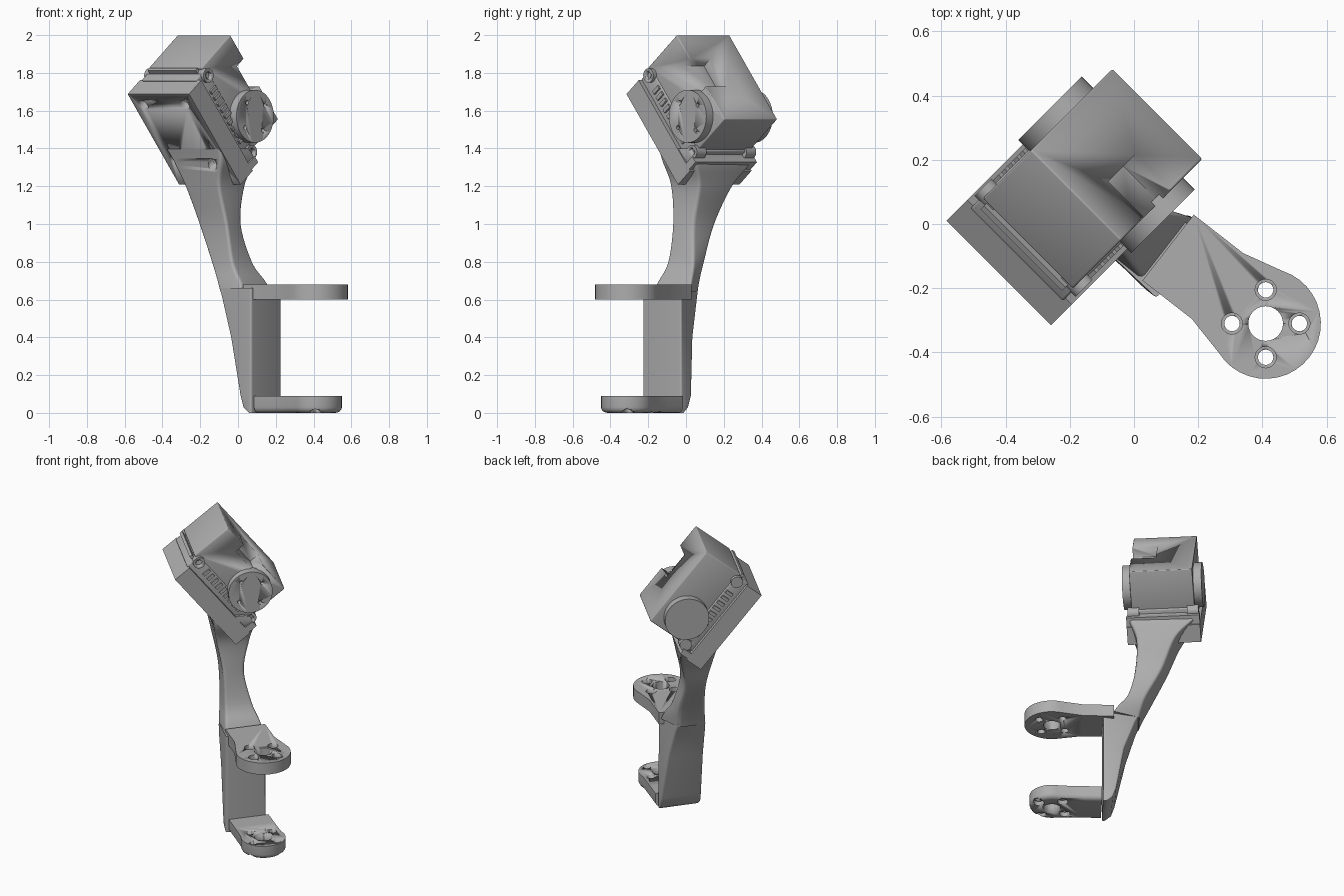
import bpy, bmesh, math
from mathutils import Vector, Matrix

cube = bpy.data.objects.get("Cube")
if cube:
    bpy.data.objects.remove(cube, do_unlink=True)

grey = bpy.data.materials.new("plain_grey")
grey.use_nodes = True
grey.diffuse_color = (0.42, 0.42, 0.42, 1)
grey.node_tree.nodes["Principled BSDF"].inputs["Base Color"].default_value = (0.42, 0.42, 0.42, 1)


def frame(x, y, z, origin):
    m = Matrix((x, y, z)).transposed().to_4x4()
    m.translation = origin
    return m


# Servo frame: x along the axle, y down the tilted case, z away from the plate
tilt = math.radians(51.2)
axle = Vector((1, -1, 0)).normalized()
across = Vector((1, 1, 0)).normalized()
up = Vector((0, 0, 1))
down_case = across * math.cos(tilt) - up * math.sin(tilt)
SERVO = frame(axle, down_case, axle.cross(down_case), across * 0.07 + up * 1.57)

# Fork frame: x points out of the fork, origin below the bore
out = Vector((0.79, -0.615, 0)).normalized()
FORK = frame(out, up.cross(out), up, Vector((0.41, -0.31, 0)))
BORE = Matrix.Translation((0.41, -0.31, 0))


def finish(name, bm, m=Matrix(), bevel=0, angle=35):
    bmesh.ops.recalc_face_normals(bm, faces=bm.faces)
    bm.transform(m)
    mesh = bpy.data.meshes.new(name)
    bm.to_mesh(mesh)
    bm.free()
    mesh.materials.append(grey)
    ob = bpy.data.objects.new(name, mesh)
    bpy.context.collection.objects.link(ob)
    if bevel:
        mod = ob.modifiers.new("bevel", 'BEVEL')
        mod.width, mod.segments = bevel, 3
        mod.limit_method, mod.angle_limit = 'ANGLE', math.radians(50)
        apply(ob, mod)
    select(ob)
    bpy.ops.object.shade_smooth_by_angle(angle=math.radians(angle))
    return ob


def select(ob):
    bpy.ops.object.select_all(action='DESELECT')
    ob.select_set(True)
    bpy.context.view_layer.objects.active = ob


def apply(ob, mod):
    select(ob)
    bpy.ops.object.modifier_apply(modifier=mod.name)


def add_box(bm, lo, hi):
    lo, hi = Vector(lo), Vector(hi)
    size = Matrix.Diagonal((*(hi - lo), 1))
    bmesh.ops.create_cube(bm, size=1, matrix=Matrix.Translation((lo + hi) / 2) @ size)


def box(name, lo, hi, bevel=0):
    bm = bmesh.new()
    add_box(bm, lo, hi)
    return finish(name, bm, SERVO, bevel)


def add_rod(bm, a, b, r, sides=32):
    a, b = Vector(a), Vector(b)
    turn = (b - a).to_track_quat('Z', 'Y').to_matrix().to_4x4()
    bmesh.ops.create_cone(bm, cap_ends=True, segments=sides, radius1=r, radius2=r,
                          depth=(b - a).length, matrix=Matrix.Translation((a + b) / 2) @ turn)


def cut(targets, m, fill):
    bm = bmesh.new()
    fill(bm)
    tool = finish("cutter", bm, m)
    tool.hide_render = True
    for ob in targets:
        mod = ob.modifiers.new("cut", 'BOOLEAN')
        mod.operation, mod.solver, mod.object = 'DIFFERENCE', 'EXACT', tool
        apply(ob, mod)
    bpy.data.objects.remove(tool, do_unlink=True)


def rounded(corners, z, r):
    ring = []
    for i, c in enumerate(corners):
        c = Vector(c)
        a = c + (Vector(corners[i - 1]) - c).normalized() * r
        b = c + (Vector(corners[(i + 1) % 4]) - c).normalized() * r
        for k in range(5):
            t = k / 4
            v = a * (1 - t) ** 2 + c * 2 * t * (1 - t) + b * t * t
            ring.append((v.x, v.y, z))
    return ring


def loft(name, keys, r, steps=1):
    # Sections are (height, four corners), joined by a smooth spline
    flat = [Vector([z] + [n for c in cs for n in c][:2]).to_tuple() for z, cs in keys]
    rows = [[z] + [n for c in cs for n in c] for z, cs in keys]
    rings = []
    for i in range(len(rows) - 1):
        p = [rows[max(0, min(len(rows) - 1, i + k))] for k in (-1, 0, 1, 2)]
        for s in range(steps):
            t = s / steps
            rings.append([b + (0.5 * t * (c - a + t * (2*a - 5*b + 4*c - d + t * (3*(b - c) + d - a)))
                               if steps > 1 else 0) for a, b, c, d in zip(*p)])
    rings.append(rows[-1])
    bm = bmesh.new()
    loops = [[bm.verts.new(v) for v in rounded(list(zip(w[1::2], w[2::2])), w[0], r)] for w in rings]
    for lo, hi in zip(loops, loops[1:]):
        for i in range(len(lo)):
            bm.faces.new((lo[i - 1], lo[i], hi[i], hi[i - 1]))
    bm.faces.new(loops[0])
    bm.faces.new(loops[-1])
    return finish(name, bm, angle=50)


# Curved arm from the fork up to the tilted plate
arm = loft("arm", [
    (0.64, [(.03, -.18), (.185, .02), (.01, .065), (-.1, -.075)]),
    (0.70, [(.01, -.15), (.15, .03), (0, .075), (-.115, -.05)]),
    (0.8, [(-.03, -.1), (.08, .04), (-.02, .1), (-.145, 0)]),
    (1.0, [(-.06, -.075), (.02, .04), (-.1, .155), (-.21, .075)]),
    (1.2, [(-.1, -.085), (.04, .07), (-.135, .25), (-.283, .1)]),
    (1.33, [(-.09, -.13), (.09, .05), (-.22, .35), (-.345, .125)]),
    (1.4, [(-.095, -.15), (.064, .02), (-.24, .325), (-.385, .14)])], 0.02, 6)

# Upright wall between the fork plates, rounded underneath
inner = [(.07, -.23), (.23, -.025)]
loft("fork_wall", [
    (0, inner + [(.21, -.01), (.055, -.215)]),
    (0.03, inner + [(.185, .015), (.025, -.195)]),
    (0.09, inner + [(.17, .03), (.01, -.18)]),
    (0.4, inner + [(.11, .037), (-.04, -.13)]),
    (0.6, inner + [(.04, .06), (-.085, -.09)]),
    (0.66, inner + [(.01, .067), (-.1, -.07)])], 0.012)


# Fork plates with a bore and four screw holes each
def fork_plate(name, z0, z1, r, back, bevel):
    outline = [(-0.19, -0.13), (back, -0.13), (back, 0.13), (-0.19, 0.13)]
    outline += [(r * math.cos(a), r * math.sin(a))
                for a in (math.radians(110 - 10 * i) for i in range(23))]
    bm = bmesh.new()
    face = bm.faces.new([bm.verts.new((x, y, z0)) for x, y in outline])
    top = bmesh.ops.extrude_face_region(bm, geom=[face])["geom"]
    bmesh.ops.translate(bm, vec=(0, 0, z1 - z0), verts=[v for v in top if isinstance(v, bmesh.types.BMVert)])
    if bevel:
        low = [e for e in bm.edges if all(v.co.z < z0 + 0.001 for v in e.verts)
               and max(v.co.x for v in e.verts) > back + 0.01]
        bmesh.ops.bevel(bm, geom=low, offset=bevel, segments=4, profile=0.5, affect='EDGES')
    ob = finish(name, bm, FORK)

    def holes(bm):
        add_rod(bm, (0, 0, z0 - 0.1), (0, 0, z1 + 0.1), 0.054)
        for i in range(4):
            a = i * math.pi / 2
            x, y = 0.105 * math.cos(a), 0.105 * math.sin(a)
            add_rod(bm, (x, y, z0 - 0.1), (x, y, z1 + 0.1), 0.024, 20)

    def counterbores(bm):
        for i in range(4):
            a = i * math.pi / 2
            x, y = 0.105 * math.cos(a), 0.105 * math.sin(a)
            z = (z1 - 0.03, z1 + 0.1) if not bevel else (z0 - 0.1, z0 + 0.03)
            add_rod(bm, (x, y, z[0]), (x, y, z[1]), 0.033, 20)
    cut([ob], BORE, holes)
    cut([ob], BORE, counterbores)


fork_plate("upper_fork_plate", 0.6, 0.68, 0.172, -0.385, 0)
fork_plate("lower_fork_plate", 0, 0.09, 0.14, -0.31, 0.03)

# Tilted mounting plate with a raised end lip
plate = box("mounting_plate", (-.42, -.39, -.297), (.04, .225, -.18))
box("plate_lip", (-.42, .175, -.19), (.04, .215, -.12))


def plate_holes(bm):
    for p in (-0.35, -0.04):
        for s in (-0.316, 0.06):
            add_rod(bm, (p, s, -0.5), (p, s, -0.2), 0.03, 20)


cut([plate, arm], SERVO, plate_holes)

# Servo case with a notch in its back
case = box("servo_case", (-.389, -.419, -.11), (.007, .154, .166), 0.006)
cut([case], SERVO, lambda bm: add_box(bm, (-.15, -.26, .1), (.1, -.07, .3)))
box("servo_lid", (-.395, -.4, -.19), (.013, .165, -.09), 0.008)
box("lid_ridge", (-.37, -.425, -.14), (-.012, -.39, -.12))

# Both sides: output disc, screw bosses and lid ribs
for side, name in ((1, "left"), (-1, "right")):
    mirror = SERVO @ Matrix.Translation((-0.191, 0, 0)) @ Matrix.Diagonal((side, 1, 1, 1))
    bm = bmesh.new()
    add_rod(bm, (0.18, 0, 0), (0.249, 0, 0), 0.14, 48)
    disc = finish(name + "_output_disc", bm, mirror)

    def disc_holes(bm):
        for y, z in ((.094, 0), (-.094, 0), (0, .094), (0, -.094)):
            add_rod(bm, (0.22, y, z), (0.3, y, z), 0.011, 16)
    cut([disc], mirror, disc_holes)
    for end, s in (("upper", -0.37), ("lower", 0.15)):
        bm = bmesh.new()
        add_rod(bm, (0.15, s, -.115), (0.222, s, -.115), 0.038, 24)
        boss = finish(name + "_" + end + "_screw_boss", bm, mirror)
        cut([boss], mirror, lambda b: add_rod(b, (0.2, s, -.115), (0.3, s, -.115), 0.02, 16))
    bm = bmesh.new()
    for i in range(9):
        s = -0.29 + i * 0.042
        add_box(bm, (0.19, s, -.15), (0.216, s + 0.02, -.1))
    finish(name + "_lid_ribs", bm, mirror)
